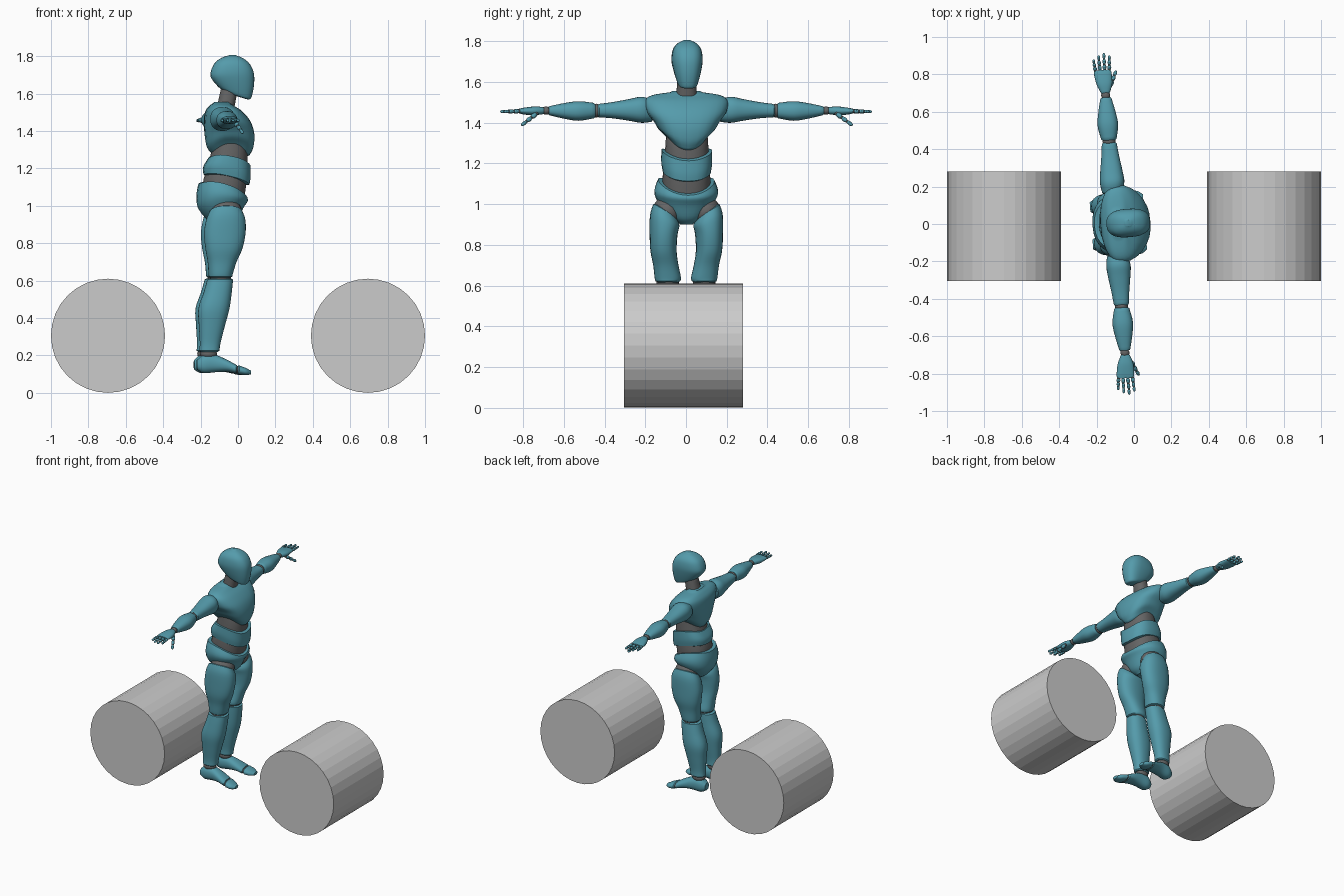
import bpy, bmesh, math
from mathutils import Matrix, Vector

cube = bpy.data.objects.get("Cube")
if cube:
    bpy.data.objects.remove(cube, do_unlink=True)


def material(name, color):
    m = bpy.data.materials.new(name)
    m.use_nodes = True
    m.diffuse_color = (*color, 1)
    m.node_tree.nodes["Principled BSDF"].inputs["Base Color"].default_value = (*color, 1)
    return m


TEAL = material("teal shell", (0.09, 0.33, 0.41))
JOINT = material("dark grey joint", (0.13, 0.13, 0.13))
DRUM = material("light grey drum", (0.6, 0.6, 0.6))

# The figure faces +x, turned slightly about its own vertical axis
PIVOT = Vector((-0.10, 0, 0))
TURN = Matrix.Translation(PIVOT) @ Matrix.Rotation(0.075, 4, "Z") @ Matrix.Translation(-PIVOT)


def finish(name, bm, mats, side=1, turn=True, smooth=True):
    if side < 0:
        bmesh.ops.scale(bm, vec=(1, -1, 1), verts=bm.verts)
    if turn:
        bm.transform(TURN)
    bmesh.ops.recalc_face_normals(bm, faces=bm.faces)
    mesh = bpy.data.meshes.new(name)
    bm.to_mesh(mesh)
    bm.free()
    for m in mats:
        mesh.materials.append(m)
    if smooth:
        for p in mesh.polygons:
            p.use_smooth = True
        mesh.set_sharp_from_angle(angle=math.radians(35))
    ob = bpy.data.objects.new(name, mesh)
    bpy.context.collection.objects.link(ob)
    return ob


def spline(rings, steps=4):
    """Smooth in-between rings (Catmull-Rom on every ring value)."""
    rings = [tuple(r) + (0,) * (8 - len(r)) for r in rings]
    pad = [rings[0]] + rings + [rings[-1]]
    out = []
    for p0, p1, p2, p3 in zip(pad, pad[1:], pad[2:], pad[3:]):
        for k in range(steps):
            u = k / steps
            out.append([b + 0.5 * u * (c - a + u * (2 * a - 5 * b + 4 * c - d + u * (3 * (b - c) + d - a)))
                        for a, b, c, d in zip(p0, p1, p2, p3)])
    return out + [list(rings[-1])]


def loft(name, axis, rings, mat=TEAL, side=1, power=2.3, cap=0.006, seg=28):
    """Ring: position, low, high, centre, half width, then tilt, arch, lean of its plane."""
    rings = spline(rings)
    sign = 1 if rings[-1][0] > rings[0][0] else -1

    def shrunk(r, d):
        mid, half = (r[1] + r[2]) / 2, (r[2] - r[1]) * 0.43
        return [r[0] + d, mid - half, mid + half, r[3], r[4] * 0.86] + r[5:]

    rings = [shrunk(rings[0], -cap * sign)] + rings + [shrunk(rings[-1], cap * sign)]
    bm = bmesh.new()
    loops = []
    for t, low, high, bc, bh, tilt, arch, lean in rings:
        loop = []
        for i in range(seg):
            ang = 2 * math.pi * i / seg
            c, s = math.cos(ang), math.sin(ang)
            da = math.copysign(abs(c) ** (2 / power), c) * (high - low) / 2
            db = math.copysign(abs(s) ** (2 / power), s) * bh
            a, b = (low + high) / 2 + da, bc + db
            p = t + tilt * da + arch * db * db + lean * db
            loop.append(bm.verts.new({"x": (p, b, a), "y": (b, p, a), "z": (a, b, p)}[axis]))
        loops.append(loop)
    for l0, l1 in zip(loops, loops[1:]):
        for i in range(seg):
            j = (i + 1) % seg
            bm.faces.new((l0[i], l0[j], l1[j], l1[i]))
    bm.faces.new(loops[0])
    bm.faces.new(loops[-1])
    return finish(name, bm, [mat], side)


def ball(name, centre, radii, side):
    bm = bmesh.new()
    bmesh.ops.create_uvsphere(bm, u_segments=20, v_segments=12, radius=1,
                              matrix=Matrix.Translation(centre) @ Matrix.Diagonal((*radii, 1)))
    finish(name, bm, [JOINT], side)


def finger(name, start, end, radius, side):
    """Three tapered segments with small joints between them."""
    start, end = Vector(start), Vector(end)
    d = (end - start) / 3
    rot = d.to_track_quat("Z", "Y").to_matrix().to_4x4()
    bm = bmesh.new()
    for k in range(3):
        r = radius * (1 - 0.12 * k)
        place = Matrix.Translation(start + d * (k + 0.5)) @ rot
        bmesh.ops.create_uvsphere(bm, u_segments=10, v_segments=8, radius=1,
                                  matrix=place @ Matrix.Diagonal((r, r, d.length * 0.56, 1)))
        before = set(bm.faces)
        bmesh.ops.create_uvsphere(bm, u_segments=8, v_segments=6, radius=r * 0.75,
                                  matrix=Matrix.Translation(start + d * k))
        for f in set(bm.faces) - before:
            f.material_index = 1
    finish(name, bm, [TEAL, JOINT], side)


# Two drums lying along y
for x, label in ((-0.695, "right"), (0.695, "left")):
    bm = bmesh.new()
    bmesh.ops.create_cone(bm, cap_ends=True, segments=32, radius1=0.305, radius2=0.305, depth=0.585,
                          matrix=Matrix.Translation((x, -0.012, 0.305)) @ Matrix.Rotation(math.pi / 2, 4, "X"))
    finish(label + "_drum", bm, [DRUM], turn=False, smooth=False)

# Head and neck
loft("head", "z", [(1.585, -.05, .06, 0, .042, -.3), (1.605, -.10, .072, 0, .052, -.3),
                   (1.66, -.14, .086, 0, .068, -.15), (1.71, -.147, .085, 0, .076),
                   (1.76, -.127, .062, 0, .069), (1.79, -.09, .025, 0, .047),
                   (1.804, -.05, -.01, 0, .02)], power=2.6, cap=0.002)
loft("neck", "z", [(1.52, -.115, -.02, 0, .052), (1.63, -.09, 0, 0, .045)], JOINT)

# Torso: shells around a dark core
loft("chest", "z", [(1.27, -.13, .062, 0, .09, 0, 6), (1.31, -.165, .082, 0, .135, 0, 3),
                    (1.38, -.178, .087, 0, .162, 0, 1), (1.45, -.18, .066, 0, .195),
                    (1.505, -.172, .02, 0, .205), (1.535, -.15, -.025, 0, .17),
                    (1.55, -.13, -.045, 0, .08)], power=2.5)
loft("torso_core", "z", [(1.02, -.18, .03, 0, .115), (1.12, -.188, .045, 0, .118),
                         (1.22, -.16, .05, 0, .11), (1.30, -.14, .05, 0, .105),
                         (1.37, -.12, .03, 0, .10)], JOINT)
loft("belly_shell", "z", [(1.14, -.185, .062, 0, .118, -.22, 1.5), (1.18, -.185, .067, 0, .125, -.22, 1.8),
                          (1.235, -.155, .066, 0, .124, -.2, 2)], power=2.6)
loft("pelvis", "z", [(1.08, -.212, .05, 0, .138, -.28, 2), (1.04, -.222, .052, 0, .157, -.12, 1),
                     (.99, -.215, .03, 0, .14, 0, 1), (.93, -.17, 0, 0, .08),
                     (.905, -.13, -.03, 0, .035)])

for side, label in ((1, "left_"), (-1, "right_")):
    # Leg
    ball(label + "hip_joint", (-.07, .095, .965), (.085, .072, .075), side)
    loft(label + "thigh", "z", [(.965, -.16, .015, .105, .058, 0, 0, .6), (.92, -.18, .032, .107, .072, 0, 0, .35),
                                (.85, -.19, .032, .112, .068), (.77, -.183, .015, .112, .064),
                                (.70, -.17, -.015, .10, .062), (.64, -.165, -.033, .09, .065),
                                (.622, -.163, -.037, .09, .061)], side=side)
    ball(label + "knee_joint", (-.10, .09, .613), (.056, .055, .04), side)
    loft(label + "shin", "z", [(.605, -.172, -.033, .09, .058), (.54, -.19, -.04, .095, .062),
                               (.45, -.22, -.053, .10, .065), (.36, -.217, -.077, .10, .055),
                               (.27, -.212, -.10, .10, .043), (.225, -.214, -.107, .10, .042)], side=side)
    ball(label + "ankle_joint", (-.165, .10, .208), (.046, .038, .03), side)
    loft(label + "foot", "x", [(-.222, .12, .18, .10, .03), (-.19, .105, .205, .10, .042),
                               (-.13, .11, .203, .103, .042), (-.07, .112, .178, .11, .047),
                               (-.022, .103, .152, .118, .05)], side=side)
    ball(label + "toe_joint", (-.015, .119, .124), (.025, .045, .02), side)
    loft(label + "toes", "x", [(-.005, .098, .147, .12, .05), (.03, .094, .134, .125, .043),
                               (.053, .097, .122, .126, .026)], side=side)
    # Arm
    loft(label + "upper_arm", "y", [(.17, 1.405, 1.515, -.105, .052), (.22, 1.40, 1.528, -.10, .065),
                                    (.28, 1.41, 1.517, -.10, .06), (.36, 1.422, 1.502, -.10, .048),
                                    (.43, 1.427, 1.493, -.10, .04)], side=side)
    ball(label + "elbow_joint", (-.10, .442, 1.46), (.035, .025, .034), side)
    loft(label + "forearm", "y", [(.455, 1.422, 1.498, -.10, .041), (.53, 1.41, 1.506, -.10, .055),
                                  (.60, 1.42, 1.497, -.10, .046), (.672, 1.437, 1.482, -.10, .03)], side=side)
    ball(label + "wrist_joint", (-.10, .69, 1.46), (.024, .025, .02), side)
    loft(label + "palm", "y", [(.708, 1.442, 1.478, -.10, .026), (.75, 1.437, 1.48, -.102, .042),
                               (.80, 1.441, 1.474, -.106, .047), (.82, 1.446, 1.47, -.107, .046)], side=side)
    for k, tip in enumerate((.885, .905, .915, .90)):
        x = -.145 + .025 * k
        finger(label + "finger_%d" % (k + 1), (x, .825, 1.457), (x * 1.15 + .016, tip, 1.455), .011, side)
    finger(label + "thumb", (-.07, .74, 1.445), (-.035, .815, 1.388), .013, side)
